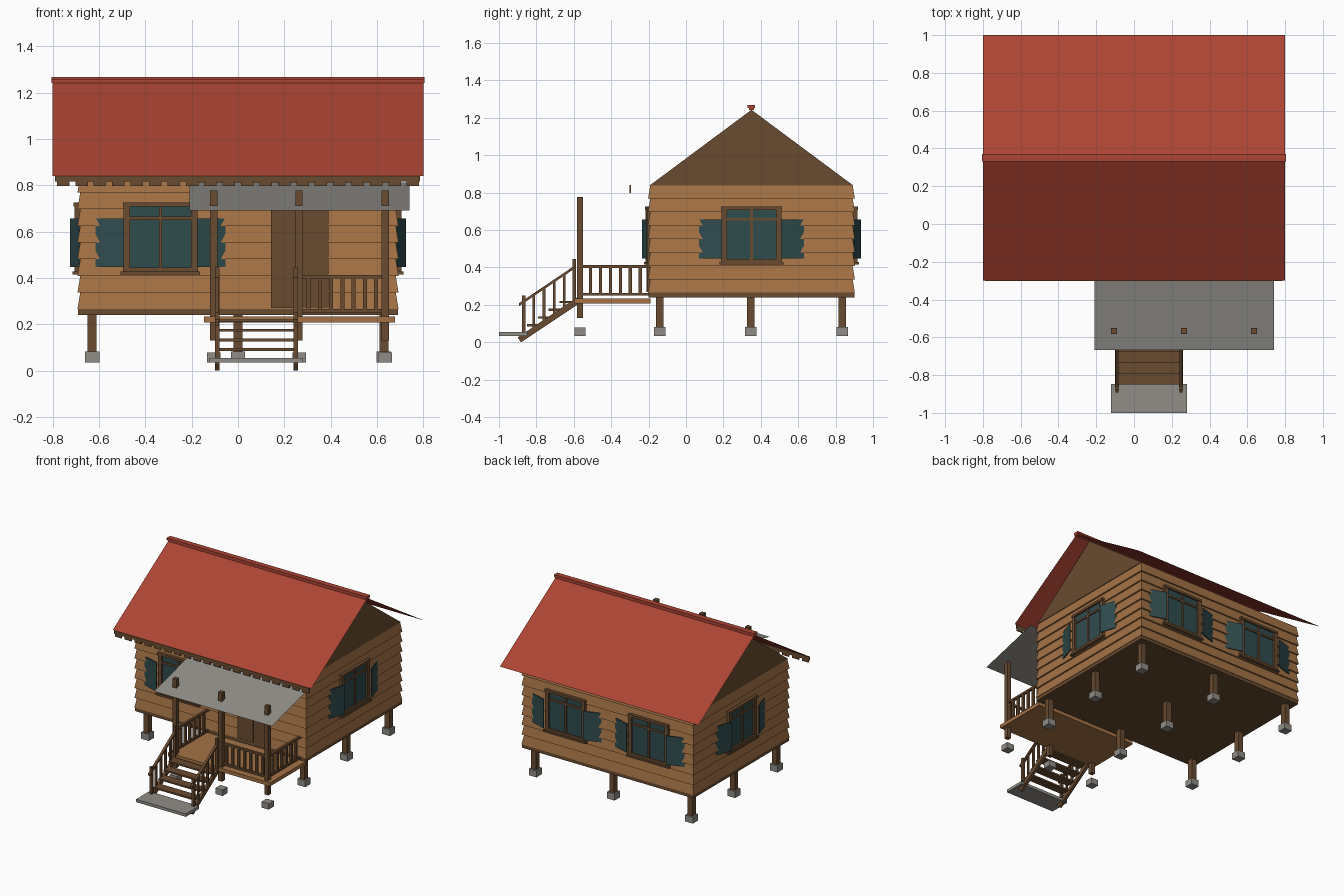
import bpy, bmesh, math
from mathutils import Matrix, Vector

if "Cube" in bpy.data.objects:
    bpy.data.objects.remove(bpy.data.objects["Cube"])


def material(name, rgb):
    m = bpy.data.materials.new(name)
    m.diffuse_color = (*rgb, 1)
    m.use_nodes = True
    m.node_tree.nodes["Principled BSDF"].inputs["Base Color"].default_value = m.diffuse_color
    return m


TAN = material("tan wood", (0.376, 0.171, 0.06))
BROWN = material("brown wood", (0.141, 0.070, 0.030))
RED = material("red roofing", (0.413, 0.058, 0.034))
GRAY = material("gray concrete", (0.283, 0.270, 0.246))
TEAL = material("teal glass", (0.030, 0.072, 0.076))


def finish(name, bm, mat, matrix=None, normals=True):
    if normals:
        bmesh.ops.recalc_face_normals(bm, faces=bm.faces)
    me = bpy.data.meshes.new(name)
    bm.to_mesh(me)
    bm.free()
    me.materials.append(mat)
    ob = bpy.data.objects.new(name, me)
    if matrix:
        ob.matrix_world = matrix
    bpy.context.collection.objects.link(ob)
    return ob


def boxes(name, mat, ranges, matrix=None):
    """One object from boxes given as (x0, x1, y0, y1, z0, z1)."""
    bm = bmesh.new()
    for x0, x1, y0, y1, z0, z1 in ranges:
        m = Matrix.Translation(((x0 + x1) / 2, (y0 + y1) / 2, (z0 + z1) / 2))
        bmesh.ops.create_cube(bm, size=1, matrix=m @ Matrix.Diagonal((x1 - x0, y1 - y0, z1 - z0, 1)))
    return finish(name, bm, mat, matrix)


def post(x, y, w, z0, z1):
    return (x - w / 2, x + w / 2, y - w / 2, y + w / 2, z0, z1)


def prism(name, mat, profile, x0, x1):
    """Closed (y, z) profile extruded along x."""
    bm = bmesh.new()
    f = bm.faces.new([bm.verts.new((x0, y, z)) for y, z in profile])
    r = bmesh.ops.extrude_face_region(bm, geom=[f])
    moved = [v for v in r["geom"] if isinstance(v, bmesh.types.BMVert)]
    bmesh.ops.translate(bm, verts=moved, vec=(x1 - x0, 0, 0))
    return finish(name, bm, mat)


def sheet(name, mat, path, x0, x1):
    """Thin roofing sheet: open (y, z) path swept along x."""
    bm = bmesh.new()
    rows = [[bm.verts.new((x, y, z)) for x in (x0, x1)] for y, z in path]
    for a, b in zip(rows, rows[1:]):
        bm.faces.new((a[0], a[1], b[1], b[0]))
    return finish(name, bm, mat, normals=False)


YC = 0.35  # middle of the house in y

# Foundation piles and floor
grid = [(x, y) for x in (-0.63, 0, 0.63) for y in (-0.14, YC - 0.003, 0.835)]
boxes("foundation_blocks", GRAY, [post(x, y, 0.062, 0.035, 0.082) for x, y in grid])
boxes("foundation_posts", BROWN, [post(x, y, 0.04, 0.08, 0.245) for x, y in grid])
boxes("floor_base", BROWN, [(-0.69, 0.69, -0.2, 0.9, 0.24, 0.27)])

# Clapboard walls: sawtooth stack of rectangular rings
bm = bmesh.new()
rings = []
ROWS, ZB, ZT = 8, 0.265, 0.84
step = (ZT - ZB) / ROWS
for i in range(ROWS):
    for off, z in ((0.012, ZB + i * step), (0.0, ZB + (i + 1) * step)):
        hx, hy = 0.681 + off, 0.541 + off
        rings.append([bm.verts.new((sx * hx, YC + sy * hy, z))
                      for sx, sy in ((-1, -1), (1, -1), (1, 1), (-1, 1))])
for a, b in zip(rings, rings[1:]):
    for j in range(4):
        k = (j + 1) % 4
        bm.faces.new((a[j], a[k], b[k], b[j]))
bm.faces.new(rings[0])
bm.faces.new(rings[-1])
finish("clapboard_walls", bm, TAN)

# Gables
for side, x in (("left", -0.686), ("right", 0.68)):
    prism(side + "_gable", BROWN, [(YC - 0.545, 0.838), (YC + 0.545, 0.838), (YC, 1.243)], x, x + 0.006)

# Main roof, ridge cap, scalloped eave board
sheet("main_roof", RED, [(-0.298, 0.84), (YC, 1.25), (1.0, 0.84)], -0.8, 0.8)
boxes("ridge_cap", RED, [(-0.806, 0.806, YC - 0.02, YC + 0.02, 1.254, 1.268),
                         (-0.806, 0.806, YC - 0.013, YC + 0.013, 1.242, 1.256)])
boxes("eave_board", BROWN, [(-0.79, 0.785, -0.302, -0.294, 0.815, 0.84)] +
      [(x - 0.027, x + 0.027, -0.302, -0.294, 0.797, 0.816)
       for x in (-0.755 + i * 0.0795 for i in range(20))])

# Windows with angled shutters, local -y is outward
def window(name, x, y, degrees):
    m = Matrix.Translation((x, y, 0)) @ Matrix.Rotation(math.radians(degrees), 4, "Z")
    f, b = -0.016, 0.015
    frame = [(-0.162, 0.162, f - 0.004, b, 0.708, 0.725), (-0.172, 0.172, f - 0.008, b, 0.415, 0.428),
             (-0.162, 0.162, f, b, 0.428, 0.445),
             (-0.135, 0.135, f + 0.004, b, 0.65, 0.664), (-0.007, 0.007, f + 0.004, b, 0.44, 0.71)]
    frame += [(s - 0.014, s + 0.014, f, b, 0.425, 0.71) for s in (-0.146, 0.146)]
    boxes(name + "_frame", BROWN, frame, m)
    boxes(name + "_glass", TEAL, [(-0.14, 0.14, -0.004, 0.004, 0.44, 0.71)], m)
    bm = bmesh.new()
    for s in (-1, 1):
        pts = [(s * 0.158, -0.035), (s * 0.28, 0.003), (s * 0.28, 0.010), (s * 0.158, -0.028)]
        face = bm.faces.new([bm.verts.new((px, py, 0.447)) for px, py in pts])
        r = bmesh.ops.extrude_face_region(bm, geom=[face])
        bmesh.ops.translate(bm, vec=(0, 0, 0.21),
                            verts=[v for v in r["geom"] if isinstance(v, bmesh.types.BMVert)])
    finish(name + "_shutters", bm, TEAL, m)


window("front_window", -0.335, -0.2, 0)
window("right_window", 0.69, YC, 90)
window("left_window", -0.69, YC, -90)
window("back_window_a", -0.335, 0.9, 180)
window("back_window_b", 0.335, 0.9, 180)

# Door
boxes("door", BROWN, [(0.143, 0.268, -0.21, -0.185, 0.27, 0.72), (0.27, 0.39, -0.208, -0.185, 0.27, 0.72)])

# Porch deck, posts, blocks and roof
PY, PX = -0.567, (-0.105, 0.264, 0.636)
boxes("porch_deck", TAN, [(-0.147, 0.677, -0.597, -0.19, 0.208, 0.234)])
boxes("porch_posts", BROWN, [post(x, PY, 0.031, 0.13, 0.777) for x in PX])
boxes("porch_blocks", GRAY, [post(x, PY, 0.058, 0.035, 0.078) for x in PX])
sheet("porch_roof", GRAY, [(-0.667, 0.69), (-0.2, 0.812)], -0.21, 0.74)

# Porch railings
rails = [(PX[1], PX[2], PY - 0.009, PY + 0.009, z, z + 0.014) for z in (0.25, 0.398)]
rails += [post(0.305 + i * 0.0485, PY, 0.017, 0.255, 0.405) for i in range(7)]
for x in (PX[0], PX[2]):
    rails += [(x - 0.009, x + 0.009, PY, -0.19, z, z + 0.014) for z in (0.25, 0.398)]
    rails += [post(x, -0.51 + i * 0.053, 0.017, 0.255, 0.405) for i in range(6)]
boxes("porch_railings", BROWN, rails)

# Stairs: stringers, handrails, newels, balusters, treads, pad
for side, x in (("left", -0.09), ("right", 0.249)):
    prism(side + "_stringer", BROWN, [(-0.882, 0.0), (-0.575, 0.205), (-0.575, 0.245), (-0.9, 0.026)],
          x - 0.01, x + 0.01)
    prism(side + "_handrail", BROWN, [(-0.893, 0.193), (-0.594, 0.395), (-0.594, 0.411), (-0.893, 0.209)],
          x - 0.009, x + 0.009)
    parts = [post(x, -0.597, 0.02, 0.2, 0.445), post(x, -0.867, 0.02, 0.02, 0.25)]
    for i in range(4):
        y = -0.651 - i * 0.054
        d = (y + 0.594) * 0.676
        parts.append(post(x, y, 0.014, 0.21 + d, 0.403 + d))
    boxes(side + "_stair_posts", BROWN, parts)
boxes("stair_treads", BROWN, [(-0.085, 0.245, -0.85 + i * 0.058, -0.785 + i * 0.058, z, z + 0.012)
                              for i, z in enumerate((0.085, 0.126, 0.168, 0.209))])
boxes("stair_pad", GRAY, [(-0.122, 0.28, -1.0, -0.848, 0.034, 0.055)])
